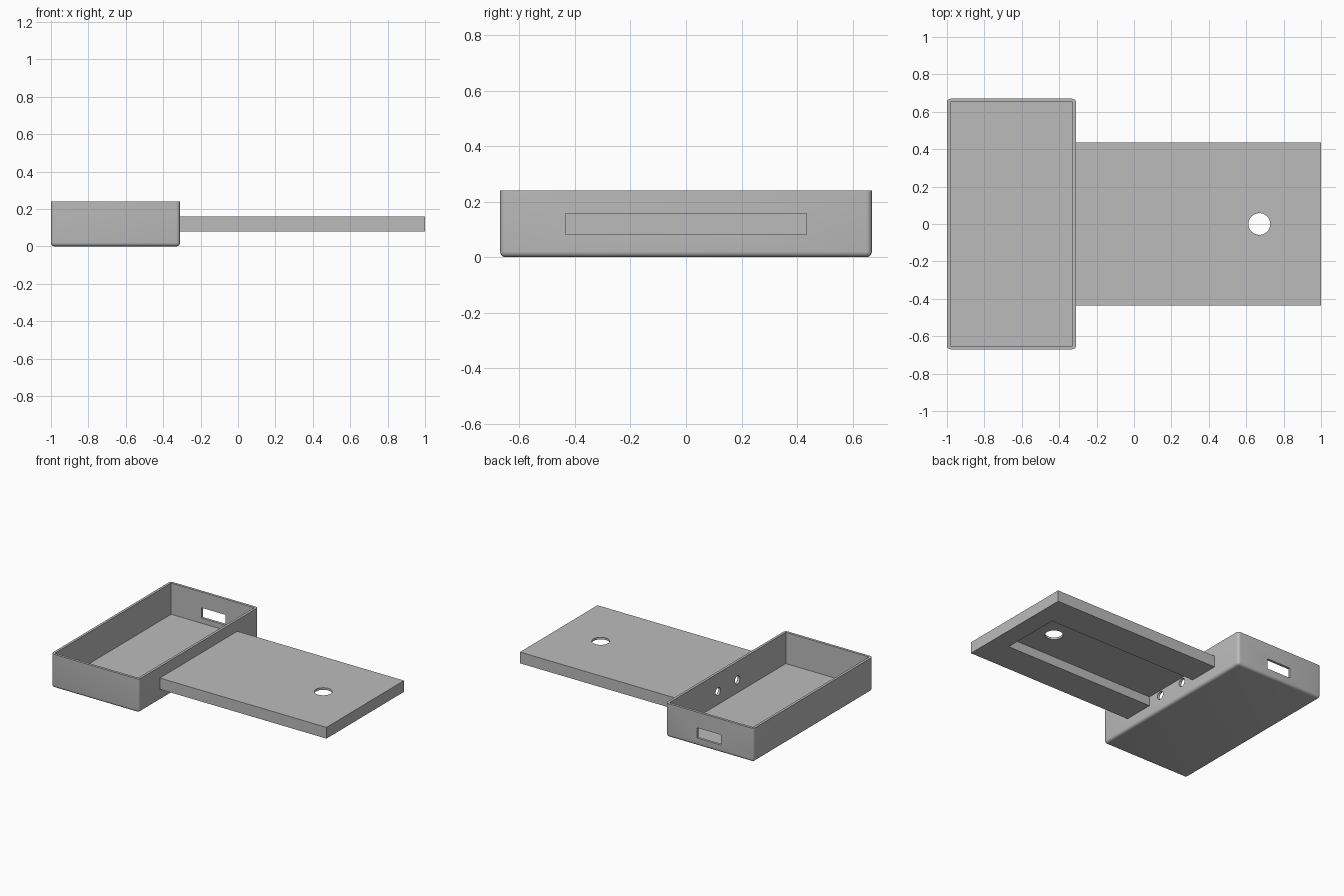
import bpy
import bmesh
from math import radians
from mathutils import Matrix, Vector

if "Cube" in bpy.data.objects:
    bpy.data.objects.remove(bpy.data.objects["Cube"], do_unlink=True)

grey = bpy.data.materials.new("plain grey")
grey.use_nodes = True
grey.diffuse_color = (0.5, 0.5, 0.5, 1)
grey.node_tree.nodes["Principled BSDF"].inputs["Base Color"].default_value = (0.5, 0.5, 0.5, 1)


def to_object(name, bm):
    mesh = bpy.data.meshes.new(name)
    bm.to_mesh(mesh)
    bm.free()
    mesh.materials.append(grey)
    obj = bpy.data.objects.new(name, mesh)
    bpy.context.collection.objects.link(obj)
    return obj


def block(name, low, high, radius=0):
    """Box between two corners, optionally rounded everywhere but the top rim."""
    low, high = Vector(low), Vector(high)
    bm = bmesh.new()
    bmesh.ops.create_cube(bm, size=1)
    bmesh.ops.scale(bm, vec=high - low, verts=bm.verts)
    bmesh.ops.translate(bm, vec=(low + high) / 2, verts=bm.verts)
    if radius:
        edges = [e for e in bm.edges if min(v.co.z for v in e.verts) < high.z - 0.001]
        bmesh.ops.bevel(bm, geom=edges, offset=radius, segments=5, profile=0.5, affect='EDGES')
    return to_object(name, bm)


def rod(name, centre, radius, length, axis='Z'):
    bm = bmesh.new()
    bmesh.ops.create_cone(bm, cap_ends=True, segments=48, radius1=radius, radius2=radius, depth=length)
    if axis == 'X':
        bmesh.ops.rotate(bm, matrix=Matrix.Rotation(radians(90), 3, 'Y'), verts=bm.verts)
    bmesh.ops.translate(bm, vec=centre, verts=bm.verts)
    return to_object(name, bm)


def cut(target, cutters):
    """Subtract each cutter, then discard it."""
    bpy.ops.object.select_all(action='DESELECT')
    bpy.context.view_layer.objects.active = target
    target.select_set(True)
    for cutter in cutters:
        cutter.hide_render = True
        mod = target.modifiers.new("cut", 'BOOLEAN')
        mod.operation = 'DIFFERENCE'
        mod.solver = 'EXACT'
        mod.object = cutter
        bpy.ops.object.modifier_apply(modifier=mod.name)
        bpy.data.objects.remove(cutter, do_unlink=True)
    bpy.ops.object.shade_smooth_by_angle(angle=radians(30))


LEFT, JOIN, RIGHT = -1, -0.31, 1
HALF, WALL, TOP = 0.67, 0.018, 0.24

# Open tray with a port in the back wall and two wire holes beside the arm
tray = block("open_tray", (LEFT, -HALF, 0), (JOIN, HALF, TOP), 0.02)
cut(tray, [
    block("cavity", (LEFT + WALL, -HALF + WALL, WALL), (JOIN - WALL, HALF - WALL, 0.4)),
    block("port", (-0.745, 0.6, 0.055), (-0.555, 0.75, 0.128)),
    *[rod("wire_hole", (JOIN, side * 0.108, 0.11), 0.028, 0.1, 'X') for side in (-1, 1)],
])

# Flat arm, hollowed underneath, with a round hole near its free end
arm = block("flat_arm", (JOIN, -0.435, 0.08), (RIGHT, 0.435, 0.16))
cut(arm, [
    block("channel", (JOIN - 0.1, -0.215, 0), (0.867, 0.215, 0.145)),
    rod("round_hole", (0.67, 0, 0.12), 0.058, 0.3),
])
